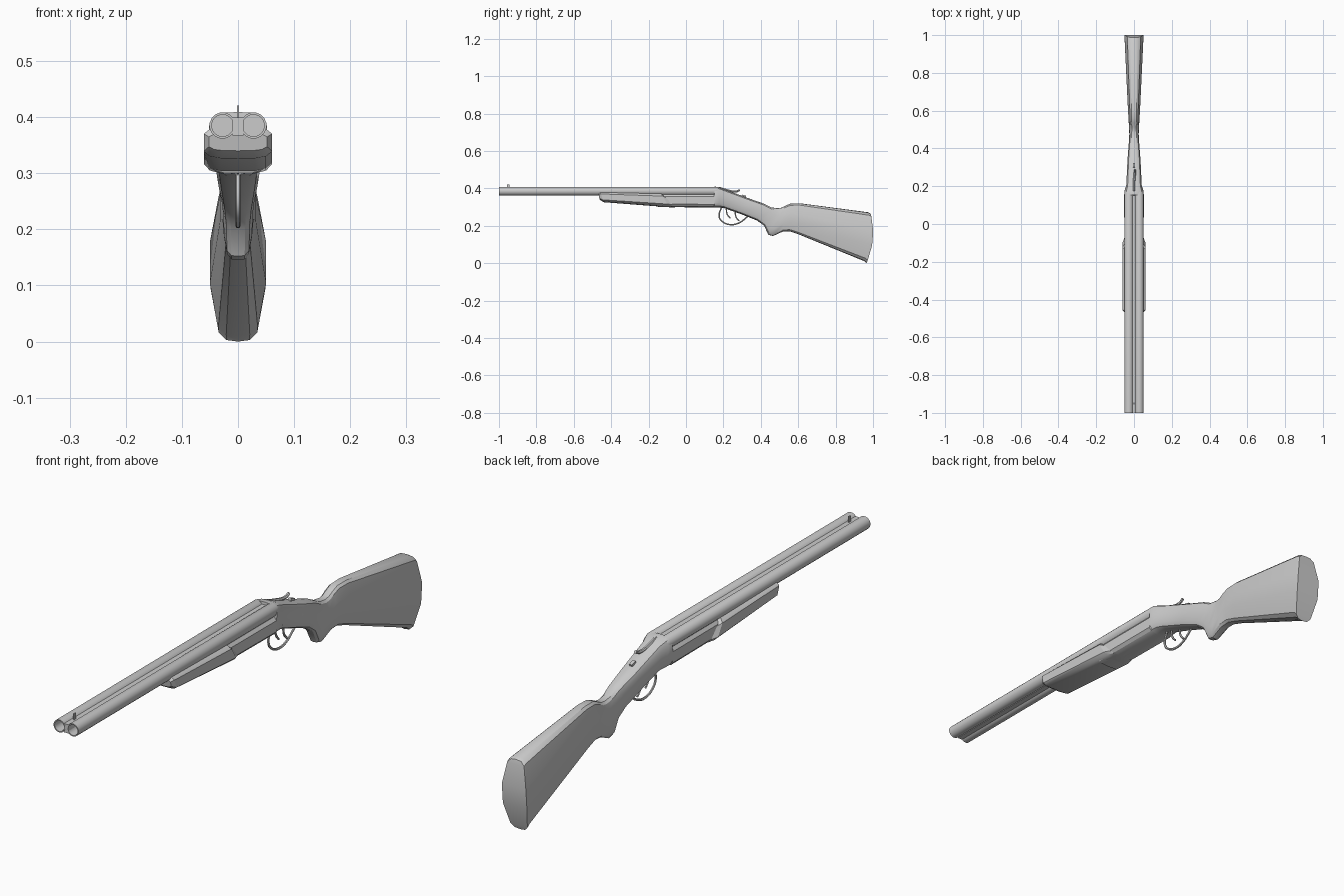
import bpy, math

if "Cube" in bpy.data.objects:
    bpy.data.objects.remove(bpy.data.objects["Cube"])

# half cross-sections (x, t) from bottom to top: tapered stock and rounded box
OVAL = [(0, -1), (.42, -.98), (.7, -.88), (1, -.28), (1, .28), (.7, .88), (.42, .98), (0, 1)]
BOX = [(0, -1), (.5, -.98), (.82, -.85), (1, -.55), (1, .55), (.82, .85), (.5, .98), (0, 1)]


def finish(ob, angle=30):
    bpy.ops.object.select_all(action='DESELECT')
    ob.select_set(True)
    bpy.context.view_layer.objects.active = ob
    bpy.ops.object.shade_smooth_by_angle(angle=math.radians(angle))
    return ob


def make(name, verts, faces):
    me = bpy.data.meshes.new(name)
    me.from_pydata(verts, [], faces)
    me.validate()
    ob = bpy.data.objects.new(name, me)
    bpy.context.collection.objects.link(ob)
    bpy.context.view_layer.objects.active = ob
    ob.select_set(True)
    bpy.ops.object.mode_set(mode='EDIT')
    bpy.ops.mesh.select_all(action='SELECT')
    bpy.ops.mesh.normals_make_consistent(inside=False)
    bpy.ops.object.mode_set(mode='OBJECT')
    return finish(ob)


def loft(name, stations):
    """station: y_top, z_top, y_bottom, z_bottom, half width, boxiness, end bulge"""
    verts, faces = [], []
    for yt, zt, yb, zb, w, box, bulge in stations:
        half = []
        for (ax, at), (bx, bt) in zip(OVAL, BOX):
            x, t = ax + (bx - ax) * box, at + (bt - at) * box
            k = (t + 1) / 2
            half.append((x * w, yb + (yt - yb) * k + bulge * (1 - t * t), zb + (zt - zb) * k))
        verts += half + [(-x, y, z) for x, y, z in half[-2:0:-1]]
    n = 14
    for s in range(len(stations) - 1):
        a, b = s * n, (s + 1) * n
        faces += [(a + i, a + (i + 1) % n, b + (i + 1) % n, b + i) for i in range(n)]
    # end caps made of strips joining mirrored points
    for o in (0, (len(stations) - 1) * n):
        faces += [(o, o + 1, o + 13), (o + 6, o + 7, o + 8)]
        faces += [(o + i, o + i + 1, o + 13 - i, o + 14 - i) for i in range(1, 6)]
    return make(name, verts, faces)


def barrel(name, cx, cz, profile, n=16):
    verts, faces = [], []
    for r, y in profile:
        for i in range(n):
            a = 2 * math.pi * (i + .5) / n
            verts.append((cx + r * math.cos(a), y, cz + r * math.sin(a)))
    for s in range(len(profile) - 1):
        for i in range(n):
            j = (i + 1) % n
            faces.append((s * n + i, s * n + j, (s + 1) * n + j, (s + 1) * n + i))
    last = (len(profile) - 1) * n
    faces += [tuple(range(n)), tuple(range(last, last + n))]
    return make(name, verts, faces)


def rod(name, points, radius):
    cu = bpy.data.curves.new(name, 'CURVE')
    cu.dimensions = '3D'
    cu.bevel_depth, cu.bevel_resolution, cu.use_fill_caps = radius, 1, True
    cu.resolution_u = 4
    sp = cu.splines.new('BEZIER')
    sp.bezier_points.add(len(points) - 1)
    for bp, p in zip(sp.bezier_points, points):
        bp.co = p
        bp.handle_left_type = bp.handle_right_type = 'AUTO'
    ob = bpy.data.objects.new(name, cu)
    bpy.context.collection.objects.link(ob)
    bpy.ops.object.select_all(action='DESELECT')
    ob.select_set(True)
    bpy.context.view_layer.objects.active = ob
    bpy.ops.object.convert(target='MESH')
    return finish(bpy.context.object, 50)


def block(name, loc, size, tilt=0):
    bpy.ops.mesh.primitive_cube_add(size=1, location=loc, rotation=(tilt, 0, 0))
    ob = bpy.context.object
    ob.name, ob.scale = name, size
    return ob


# receiver, wrist, grip and stock in one continuous body
loft("receiver_and_stock", [
    (-.15, .372, -.15, .30, .051, 1, 0),
    (.150, .372, .150, .298, .052, 1, 0),
    (.153, .409, .153, .298, .052, 1, 0),
    (.172, .408, .180, .298, .050, 1, 0),
    (.200, .397, .205, .294, .041, 1, 0),
    (.340, .345, .300, .260, .035, 1, 0),
    (.420, .317, .380, .228, .029, .9, 0),
    (.457, .298, .418, .200, .026, .8, 0),
    (.490, .294, .440, .152, .025, .7, 0),
    (.512, .297, .465, .145, .025, .6, 0),
    (.535, .309, .515, .168, .027, .4, 0),
    (.560, .319, .555, .170, .029, .2, 0),
    (.610, .320, .600, .155, .032, 0, 0),
    (.975, .272, .953, .011, .050, 0, .022),
    (.987, .265, .965, .000, .049, 0, .024),
])

# fore-end under the barrels
loft("fore_end", [
    (-.468, .372, -.462, .340, .052, 1, 0),
    (-.460, .383, -.440, .326, .061, 1, 0),
    (-.135, .376, -.090, .299, .061, 1, 0),
    (-.120, .365, -.060, .299, .051, 1, 0),
])

# twin barrels with hollow muzzles and rounded breech ends
for side, sx in (("left", -1), ("right", 1)):
    barrel(side + "_barrel", sx * .0275, .385, [
        (.012, .178), (.019, .173), (.0235, .160), (.0235, -1), (.0195, -1), (.0195, -.85)])

# rib between the barrels and front sight
block("barrel_rib", (0, -.415, .383), (.02, 1.168, .032))
block("front_sight", (0, -.95, .409), (.004, .012, .024))

# trigger guard and two triggers
rod("trigger_guard", [(0, .190, .300), (0, .177, .250), (0, .195, .222), (0, .240, .206),
                      (0, .285, .216), (0, .318, .240), (0, .335, .255)], .0045)
for i, y in enumerate((.215, .262)):
    z = .29 - .3 * (y - .215)
    rod("trigger_%d" % (i + 1), [(0, y, z), (0, y + .006, z - .03), (0, y + .022, z - .05)], .004)

# opening lever and safety catch on the wrist
rod("top_lever", [(0, .175, .404), (0, .215, .392), (.003, .255, .383),
                  (.005, .275, .385), (.006, .287, .392)], .006)
block("safety_catch", (0, .31, .358), (.012, .022, .012), -.36)
